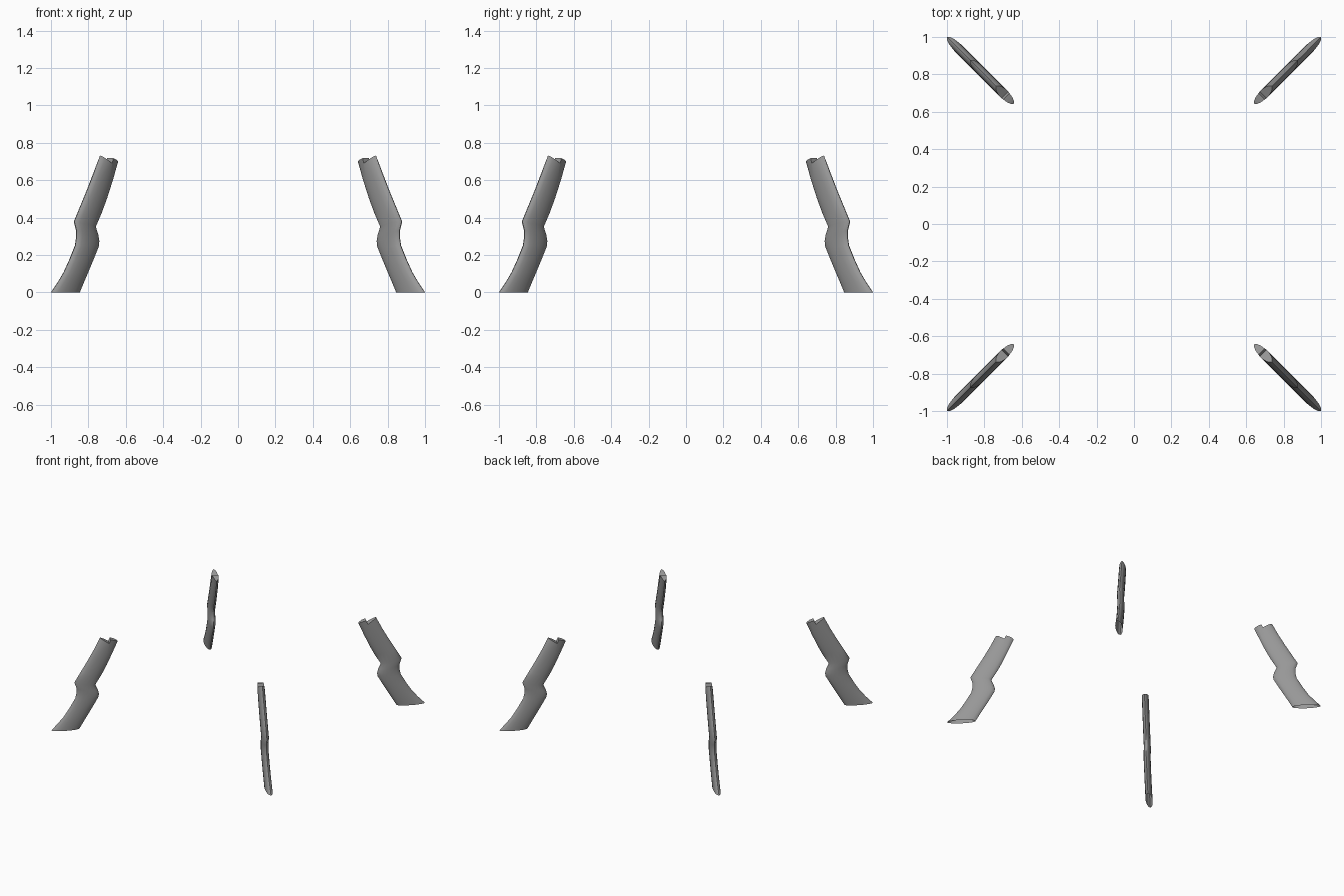
import bpy, bmesh, math

if "Cube" in bpy.data.objects:
    bpy.data.objects.remove(bpy.data.objects["Cube"])

SIDES = 16          # vertices round each oval section
HALF = SIDES // 2
THICK = 0.026       # half thickness of the blade-like leg
R2 = math.sqrt(2)

# dark grey finish
grey = bpy.data.materials.new("dark_grey")
grey.diffuse_color = (0.31, 0.31, 0.31, 1)
grey.use_nodes = True
grey.node_tree.nodes["Principled BSDF"].inputs["Base Color"].default_value = grey.diffuse_color

# outer edge (x, z) and inner edge (x, z) of each section, foot to top
SECTIONS = [
    ((0.999, 0.0), (0.847, 0.0)),
    ((0.965, 0.05), (0.827, 0.05)),
    ((0.932, 0.105), (0.804, 0.105)),
    ((0.900, 0.175), (0.777, 0.17)),
    ((0.870, 0.25), (0.745, 0.25)),
    ((0.864, 0.29), (0.744, 0.275)),
    ((0.863, 0.33), (0.749, 0.305)),
    ((0.875, 0.38), (0.763, 0.35)),
    ((0.840, 0.465), (0.731, 0.425)),
    ((0.805, 0.55), (0.702, 0.505)),
    ((0.770, 0.64), (0.672, 0.60)),
]
# notched top edge, outer to inner
TOP = [(0.738, 0.732), (0.732, 0.727), (0.722, 0.718), (0.708, 0.705), (0.691, 0.690),
       (0.683, 0.718), (0.662, 0.710), (0.648, 0.700), (0.643, 0.695)]


def section_points(outer, inner):
    pts = []
    for k in range(HALF + 1):
        u = (1 - math.cos(math.pi * k / HALF)) / 2
        pts.append((outer[0] + (inner[0] - outer[0]) * u, outer[1] + (inner[1] - outer[1]) * u))
    return pts


def make_leg(name, angle):
    bm = bmesh.new()
    rings = []
    for pts in [section_points(o, i) for o, i in SECTIONS] + [TOP]:
        ring = []
        for j in range(SIDES):
            k = j if j <= HALF else SIDES - j
            x, z = pts[k]
            ring.append(bm.verts.new((x * R2, THICK * math.sin(2 * math.pi * j / SIDES), z)))
        rings.append(ring)
    # side skin, open at the foot
    for a, b in zip(rings, rings[1:]):
        for j in range(SIDES):
            n = (j + 1) % SIDES
            bm.faces.new((a[j], a[n], b[n], b[j]))
    # notched top
    t = rings[-1]
    bm.faces.new((t[0], t[1], t[-1]))
    for k in range(1, HALF - 1):
        bm.faces.new((t[k], t[k + 1], t[SIDES - k - 1], t[SIDES - k]))
    bm.faces.new((t[HALF - 1], t[HALF], t[HALF + 1]))
    bmesh.ops.recalc_face_normals(bm, faces=bm.faces)
    mesh = bpy.data.meshes.new(name)
    bm.to_mesh(mesh)
    bm.free()
    mesh.materials.append(grey)
    obj = bpy.data.objects.new(name, mesh)
    obj.rotation_euler.z = angle
    bpy.context.collection.objects.link(obj)
    bpy.ops.object.select_all(action='DESELECT')
    obj.select_set(True)
    bpy.context.view_layer.objects.active = obj
    bpy.ops.object.shade_smooth_by_angle(angle=math.radians(55))


# four legs on the diagonals
for i, name in enumerate(("back_right_leg", "back_left_leg", "front_left_leg", "front_right_leg")):
    make_leg(name, math.radians(45 + 90 * i))
